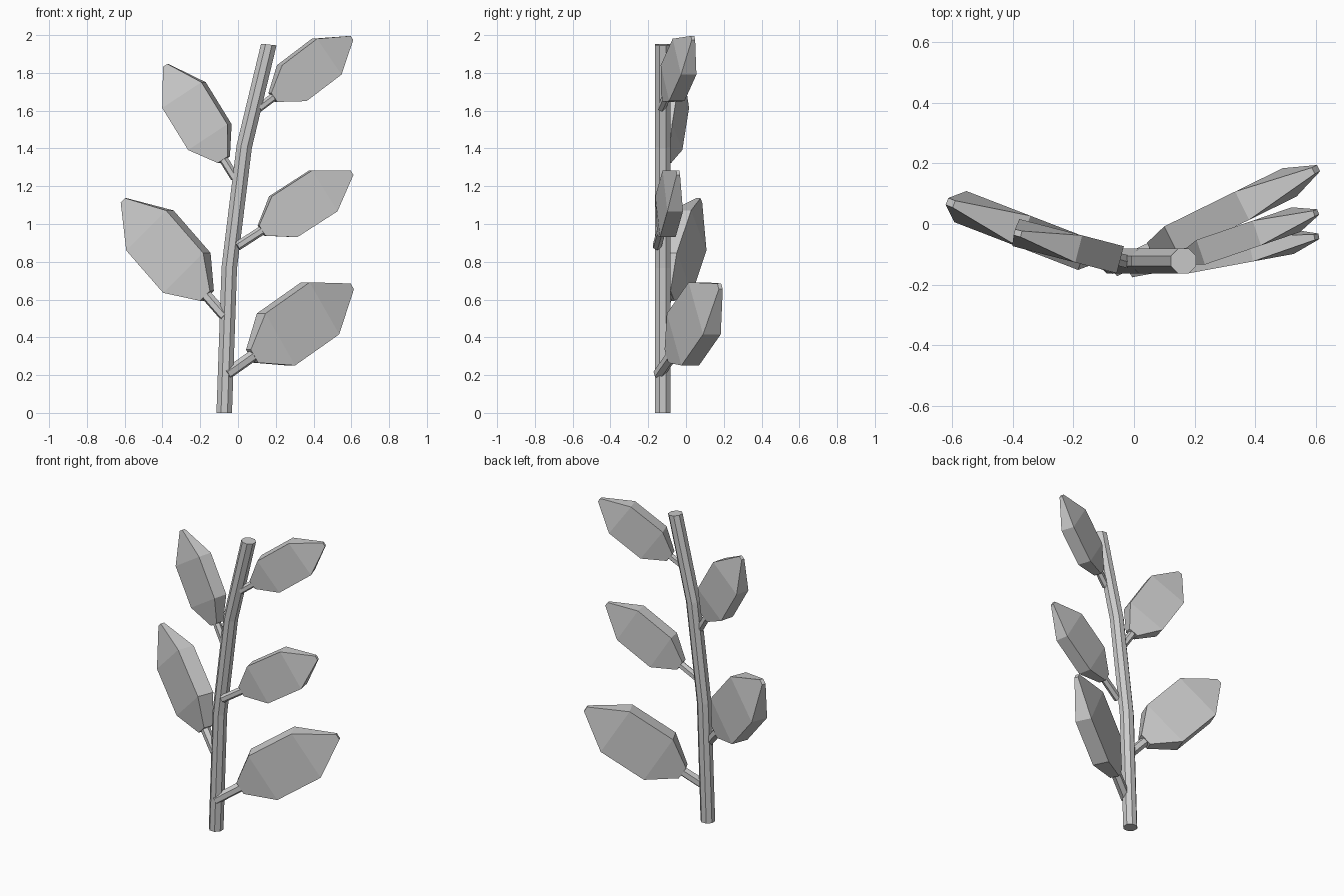
import bpy, math
from mathutils import Vector

if "Cube" in bpy.data.objects:
    bpy.data.objects.remove(bpy.data.objects["Cube"])


def loft(name, rings):
    """Closed flat-faced solid through rings with equal point counts."""
    n = len(rings[0])
    verts = [p for r in rings for p in r]
    faces = [tuple(reversed(range(n)))]
    for k in range(len(rings) - 1):
        for i in range(n):
            j = (i + 1) % n
            faces.append((k*n + i, k*n + j, (k+1)*n + j, (k+1)*n + i))
    last = (len(rings) - 1) * n
    faces.append(tuple(range(last, last + n)))
    mesh = bpy.data.meshes.new(name)
    mesh.from_pydata(verts, [], faces)
    obj = bpy.data.objects.new(name, mesh)
    bpy.context.collection.objects.link(obj)
    return obj


def frame(axis):
    """Horizontal side direction and width direction square to the axis."""
    n = Vector((-axis.y, axis.x, 0)).normalized()
    return n, axis.cross(n).normalized()


def circle(center, u, v, r, sides):
    return [center + (u*math.cos(a) + v*math.sin(a)) * r
            for a in (2*math.pi*(i + 0.5)/sides for i in range(sides))]


# Stem: eight-sided tube along a gently bending path
path = [Vector(p) for p in ((-0.073, -0.122, 0), (-0.046, -0.122, 0.77),
                            (0.033, -0.122, 1.41), (0.163, -0.122, 1.95))]
side = Vector((0, 1, 0))
rings = []
for i, p in enumerate(path):
    t = path[min(i + 1, 3)] - path[max(i - 1, 0)]
    if i == 0:
        t = Vector((0, 0, 1))
    elif i == 3:
        t = Vector((0.1, 0, 0.99))
    u = side.cross(t).normalized()
    rings.append(circle(p, u, side, 0.0445, 8))
loft("stem", rings)

# Leaves: base, tip, half width, half thickness, stalk length as share of leaf
leaves = [
    ((0.075, -0.078, 0.30), (0.60, 0.18, 0.67), 0.163, 0.052, 0.257),
    ((-0.165, -0.10, 0.62), (-0.605, 0.07, 1.125), 0.155, 0.055, 0.216),
    ((0.125, -0.13, 0.965), (0.602, -0.042, 1.272), 0.128, 0.042, 0.27),
    ((-0.075, -0.11, 1.34), (-0.383, -0.03, 1.84), 0.127, 0.046, 0.19),
    ((0.185, -0.105, 1.67), (0.60, 0.037, 1.985), 0.117, 0.043, 0.18),
]
stations = [(0, 0.25, 0.55), (0.24, 1, 1), (0.685, 1, 1), (1, 0.11, 0.22)]

for k, (base, tip, hw, ht, stalk) in enumerate(leaves, 1):
    base, tip = Vector(base), Vector(tip)
    axis = tip - base
    n, w = frame(axis)
    # Leaf blade: rectangular section, wide in the middle
    rings = []
    for t, sw, st in stations:
        c = base + axis * t
        rings.append([c + n*(ht*st*a) + w*(hw*sw*b)
                      for a, b in ((-1, -1), (1, -1), (1, 1), (-1, 1))])
    loft(f"leaf_{k}", rings)
    # Leaf stalk: six-sided rod from stem into the leaf
    loft(f"leaf_stalk_{k}", [circle(base + axis*t, n, w, 0.19*hw, 6)
                             for t in (-stalk, 0.06)])
